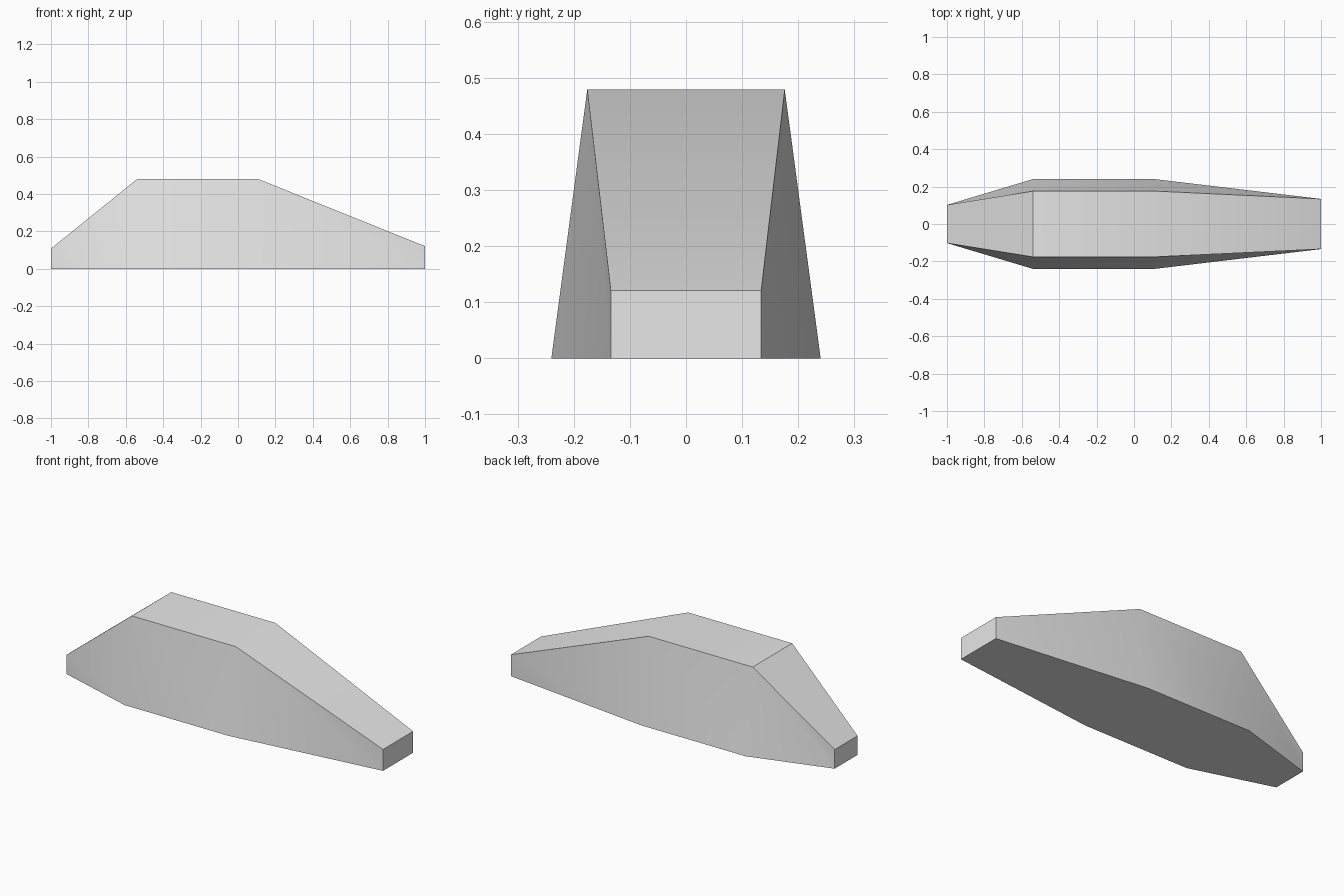
import bpy
import bmesh
import math

cube = bpy.data.objects.get("Cube")
if cube:
    bpy.data.objects.remove(cube, do_unlink=True)

# Plain grey material
grey = bpy.data.materials.new("light grey")
grey.use_nodes = True
colour = (0.8, 0.8, 0.8, 1.0)
grey.diffuse_color = colour
grey.node_tree.nodes["Principled BSDF"].inputs["Base Color"].default_value = colour

# Cross-sections along the length: x, bottom half width, top half width, height
sections = [
    (-1.0, 0.102, 0.102, 0.108),
    (-0.54, 0.24, 0.176, 0.479),
    (0.11, 0.24, 0.176, 0.479),
    (1.0, 0.134, 0.134, 0.121),
]

bm = bmesh.new()
rings = []
for x, low, high, top in sections:
    outline = [(-low, 0), (-high, top), (high, top), (low, 0)]
    rings.append([bm.verts.new((x, y, z)) for y, z in outline])

# Skin of the hull, each panel split along the same diagonal
for a, b in zip(rings, rings[1:]):
    for k in range(3):
        bm.faces.new((a[k], b[k], a[k + 1]))
        bm.faces.new((a[k + 1], b[k], b[k + 1]))

# End caps and flat underside
bm.faces.new(rings[0])
bm.faces.new(rings[-1][::-1])
bm.faces.new([r[0] for r in rings] + [r[3] for r in reversed(rings)])
bmesh.ops.recalc_face_normals(bm, faces=bm.faces[:])

mesh = bpy.data.meshes.new("tapered_hull")
bm.to_mesh(mesh)
bm.free()
mesh.materials.append(grey)
hull = bpy.data.objects.new("tapered_hull", mesh)
bpy.context.collection.objects.link(hull)

# Soft shading over shallow bends, crisp outer edges
for other in bpy.context.selected_objects:
    other.select_set(False)
hull.select_set(True)
bpy.context.view_layer.objects.active = hull
bpy.ops.object.shade_smooth_by_angle(angle=math.radians(30))
